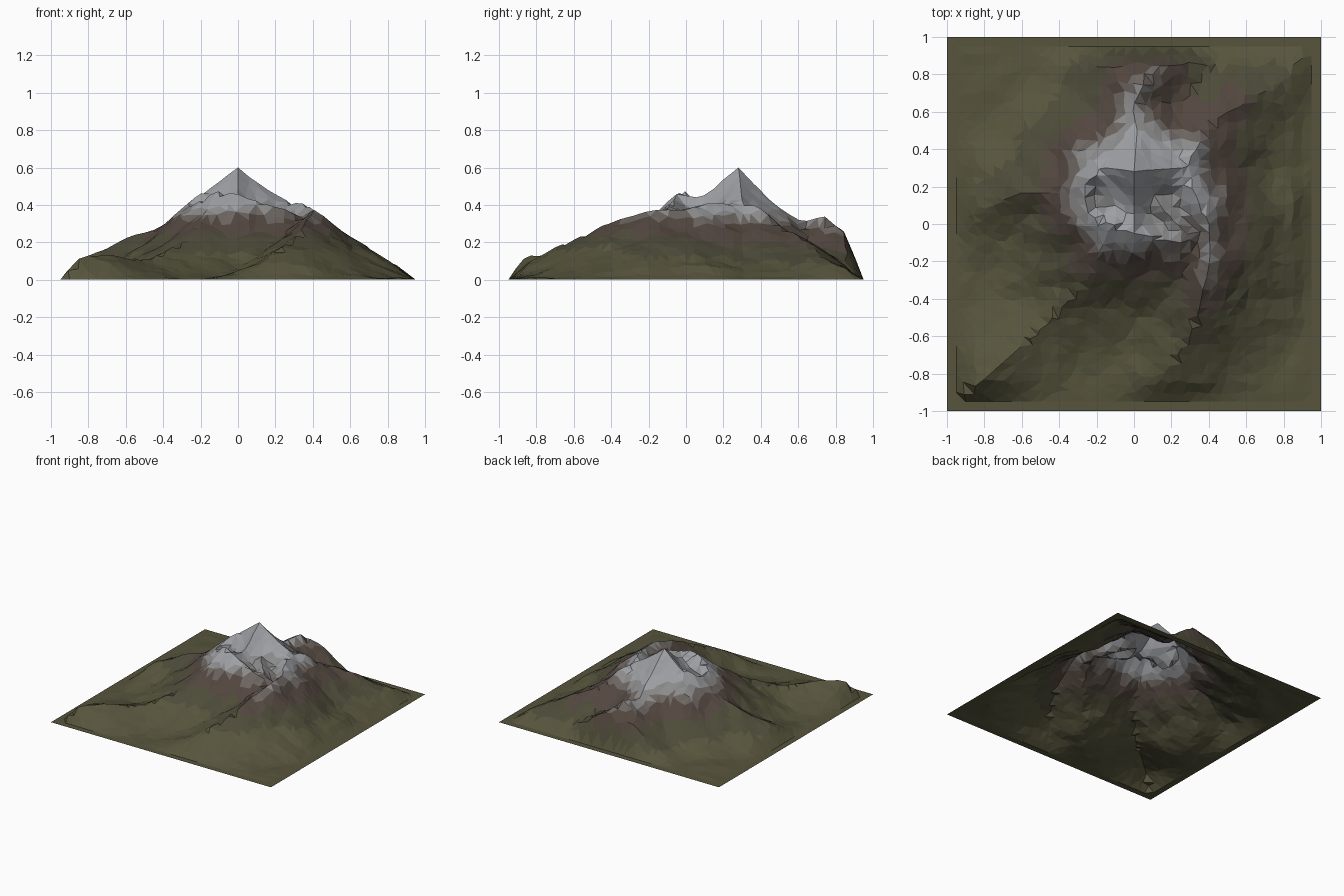
import bpy, bmesh, random
from mathutils import Vector, noise

if "Cube" in bpy.data.objects:
    bpy.data.objects.remove(bpy.data.objects["Cube"])

random.seed(4)

# Crest lines of the mountain (x, y, height), sharing a few junctions
PEAK = (0, .28, .6)
WEST_RIM = (-.28, .2, .40)
SOUTH_RIM = (-.12, 0, .475)
EAST_RIM = (.26, .3, .44)
MID_RIM = (0, -.05, .46)

west_ridge = [PEAK, (-.15, .3, .49), WEST_RIM, (-.4, .17, .28), (-.6, .17, .225),
              (-.75, .1, .14), (-.93, .02, .05)]
bowl_rim = [WEST_RIM, (-.24, .04, .41), SOUTH_RIM, MID_RIM, (.25, -.1, .39)]
bowl_divide = [PEAK, (0, .07, .45), MID_RIM]
west_bowl = [(-.14, .2, .43), (-.1, .1, .41)]
east_bowl = [(.12, .12, .40), (.3, -.08, .37)]
east_spur = [PEAK, EAST_RIM, (.4, 0, .38), (.41, -.18, .38), (.35, -.45, .295),
             (.3, -.6, .22), (.12, -.86, .07)]
northeast_ridge = [EAST_RIM, (.45, .57, .26), (.58, .64, .2), (.92, .84, .03)]
north_spur = [PEAK, (.02, .5, .385), (-.01, .62, .31), (.04, .73, .34), (.12, .82, .28)]
southwest_ridge = [SOUTH_RIM, (-.25, -.3, .22), (-.46, -.53, .11), (-.85, -.87, .13)]
RIDGES = [west_ridge, bowl_rim, bowl_divide, west_bowl, east_bowl, east_spur,
          northeast_ridge, north_spur, southwest_ridge]

samples = []
for line in RIDGES:
    for a, b in zip(line, line[1:]):
        samples += [Vector(a).lerp(Vector(b), k / 8) for k in range(9)]


def height(x, y):
    # every crest point sheds a concave slope; the highest one wins
    h = gap = 0
    gap = 1
    for s in samples:
        d = ((x - s.x) ** 2 + (y - s.y) ** 2) ** .5
        gap = min(gap, d)
        h = max(h, s.z * max(0, 1 - d / min(.64, .2 + 1.15 * s.z)) ** 1.45)
    # weathered relief, strongest on the flanks, fading toward the flat rim
    n = noise.noise(Vector((x * 5, y * 5, 2))) + .6 * noise.noise(Vector((x * 11, y * 11, 7)))
    h += n * (.014 + .1 * h * (1 - h) * min(1, .25 + gap * 5)) + .008
    edge = max(0, min(1, (.97 - max(abs(x), abs(y))) / .12))
    return max(0, h) * edge


# Terrain sheet: jittered grid with vertices pulled onto the crests
SEG = 40
bm = bmesh.new()
bmesh.ops.create_grid(bm, x_segments=SEG, y_segments=SEG, size=1)
inner = [v for v in bm.verts if max(abs(v.co.x), abs(v.co.y)) < .94]
for v in inner:
    s = min(samples, key=lambda s: (s.xy - v.co.xy).length)
    if (s.xy - v.co.xy).length < 1 / SEG:
        v.co.xy = v.co.xy.lerp(s.xy, .85)
    else:
        v.co.x += random.uniform(-.015, .015)
        v.co.y += random.uniform(-.015, .015)
tip = min(inner, key=lambda v: (v.co.xy - Vector(PEAK).xy).length)
tip.co.xy = PEAK[:2]
for v in inner:
    v.co.z = height(v.co.x, v.co.y)
top = max(v.co.z for v in inner)
for v in inner:
    v.co.z *= .6 / top
bmesh.ops.triangulate(bm, faces=bm.faces[:], quad_method='SHORT_EDGE')

# Colour bands from grassy foot to bare rock
BANDS = [
    ("grass", (.095, .09, .046), .12),
    ("dark_grass", (.075, .07, .04), .22),
    ("brown_earth", (.085, .063, .05), .31),
    ("scree", (.15, .13, .12), .35),
    ("grey_rock", (.26, .26, .26), .40),
    ("pale_rock", (.34, .35, .37), 9),
]
for f in bm.faces:
    c = f.calc_center_median()
    z = c.z + .05 * noise.noise(c * 6) + .06 * c.y if c.z > .05 else c.z
    f.material_index = next(i for i, b in enumerate(BANDS) if z < b[2])
    f.smooth = False

mesh = bpy.data.meshes.new("mountain")
bm.to_mesh(mesh)
bm.free()
for name, col, _ in BANDS:
    m = bpy.data.materials.new(name)
    m.diffuse_color = (*col, 1)
    m.use_nodes = True
    m.node_tree.nodes["Principled BSDF"].inputs["Base Color"].default_value = m.diffuse_color
    mesh.materials.append(m)
bpy.context.collection.objects.link(bpy.data.objects.new("mountain", mesh))
